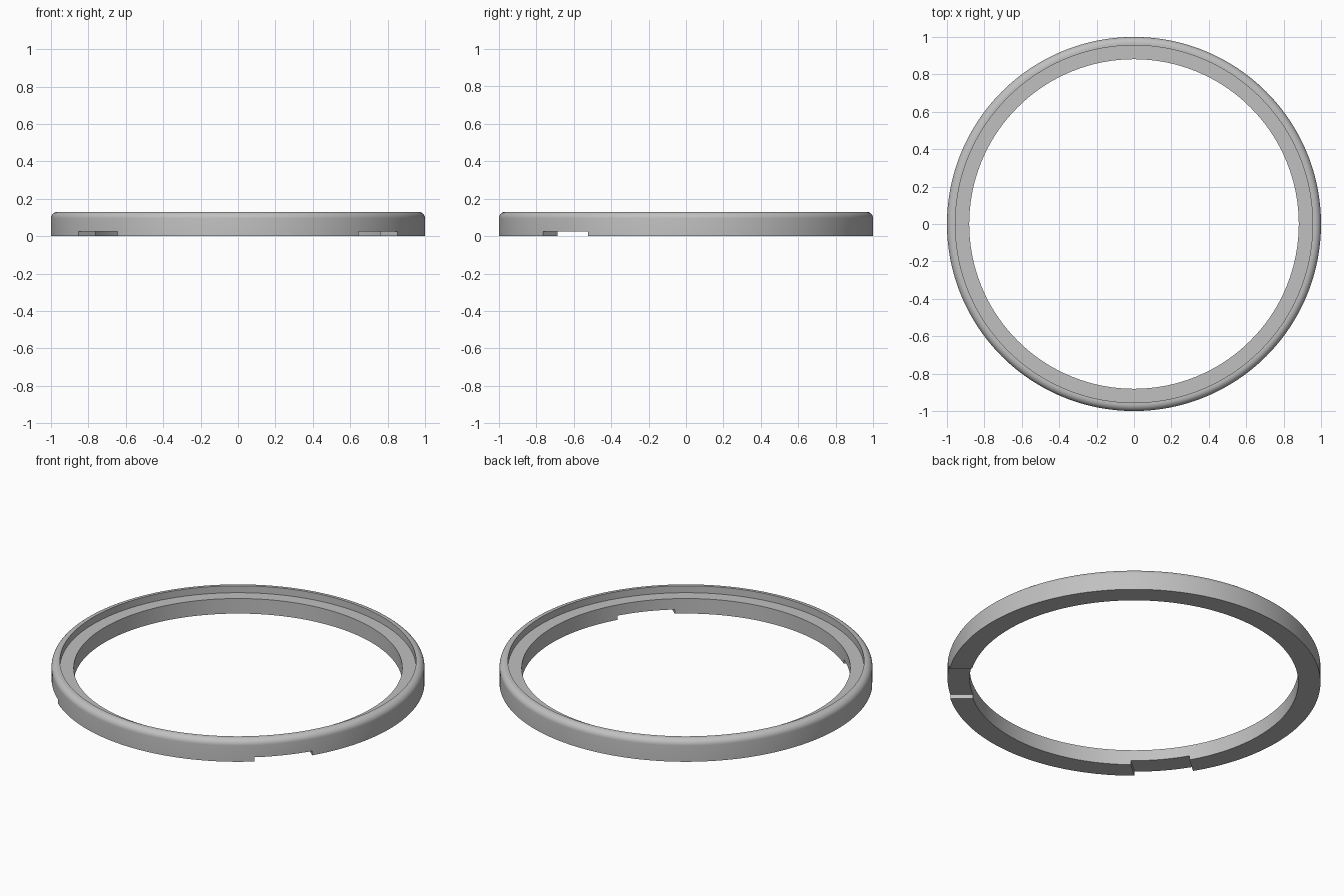
import bpy, bmesh
from math import cos, sin, pi, radians
from mathutils import Matrix, Vector

cube = bpy.data.objects.get("Cube")
if cube:
    bpy.data.objects.remove(cube, do_unlink=True)

OUTER, LIP, INNER = 1.0, 0.955, 0.881   # radii
HEIGHT, LEDGE, FILLET = 0.13, 0.089, 0.035
NOTCH_WIDTH, NOTCH_HEIGHT, NOTCH_ANGLE = 0.318, 0.025, radians(40.7)
SEGMENTS = 192

grey = bpy.data.materials.new("grey")
grey.use_nodes = True
grey.diffuse_color = (0.53, 0.53, 0.53, 1)
grey.node_tree.nodes["Principled BSDF"].inputs["Base Color"].default_value = grey.diffuse_color


def make_object(name, bm):
    bmesh.ops.recalc_face_normals(bm, faces=bm.faces)
    mesh = bpy.data.meshes.new(name)
    bm.to_mesh(mesh)
    bm.free()
    mesh.materials.append(grey)
    obj = bpy.data.objects.new(name, mesh)
    bpy.context.collection.objects.link(obj)
    return obj


# Ring: stepped cross-section with a rounded outer top edge, spun round z
profile = [(INNER, 0), (OUTER, 0)]
for i in range(9):
    a = i / 8 * pi / 2
    profile.append((OUTER - FILLET + FILLET * cos(a), HEIGHT - FILLET + FILLET * sin(a)))
profile += [(LIP, HEIGHT), (LIP, LEDGE), (INNER, LEDGE)]

bm = bmesh.new()
verts = [bm.verts.new((r, 0, z)) for r, z in profile]
edges = [bm.edges.new((v, verts[i - 1])) for i, v in enumerate(verts)]
bmesh.ops.spin(bm, geom=verts + edges, cent=(0, 0, 0), axis=(0, 0, 1),
               angle=2 * pi, steps=SEGMENTS, use_merge=True)
bmesh.ops.remove_doubles(bm, verts=bm.verts, dist=1e-5)
ring = make_object("bezel_ring", bm)

bpy.ops.object.select_all(action='DESELECT')
bpy.context.view_layer.objects.active = ring
ring.select_set(True)

# Two straight-sided notches in the underside, mirrored left and right
for side, angle in (("left", -NOTCH_ANGLE), ("right", NOTCH_ANGLE - pi)):
    depth = 0.2
    bm = bmesh.new()
    bmesh.ops.create_cube(bm, size=1, matrix=(
        Matrix.Rotation(angle, 4, 'Z')
        @ Matrix.Translation(Vector((0.95, 0, NOTCH_HEIGHT - depth / 2)))
        @ Matrix.Diagonal((0.4, NOTCH_WIDTH, depth, 1))))
    cutter = make_object(side + "_notch_cutter", bm)
    cutter.hide_render = True
    cut = ring.modifiers.new(side + "_notch", 'BOOLEAN')
    cut.operation = 'DIFFERENCE'
    cut.solver = 'EXACT'
    cut.object = cutter
    bpy.ops.object.modifier_apply(modifier=cut.name)
    bpy.data.objects.remove(cutter, do_unlink=True)

bpy.ops.object.shade_smooth_by_angle(angle=radians(30))
